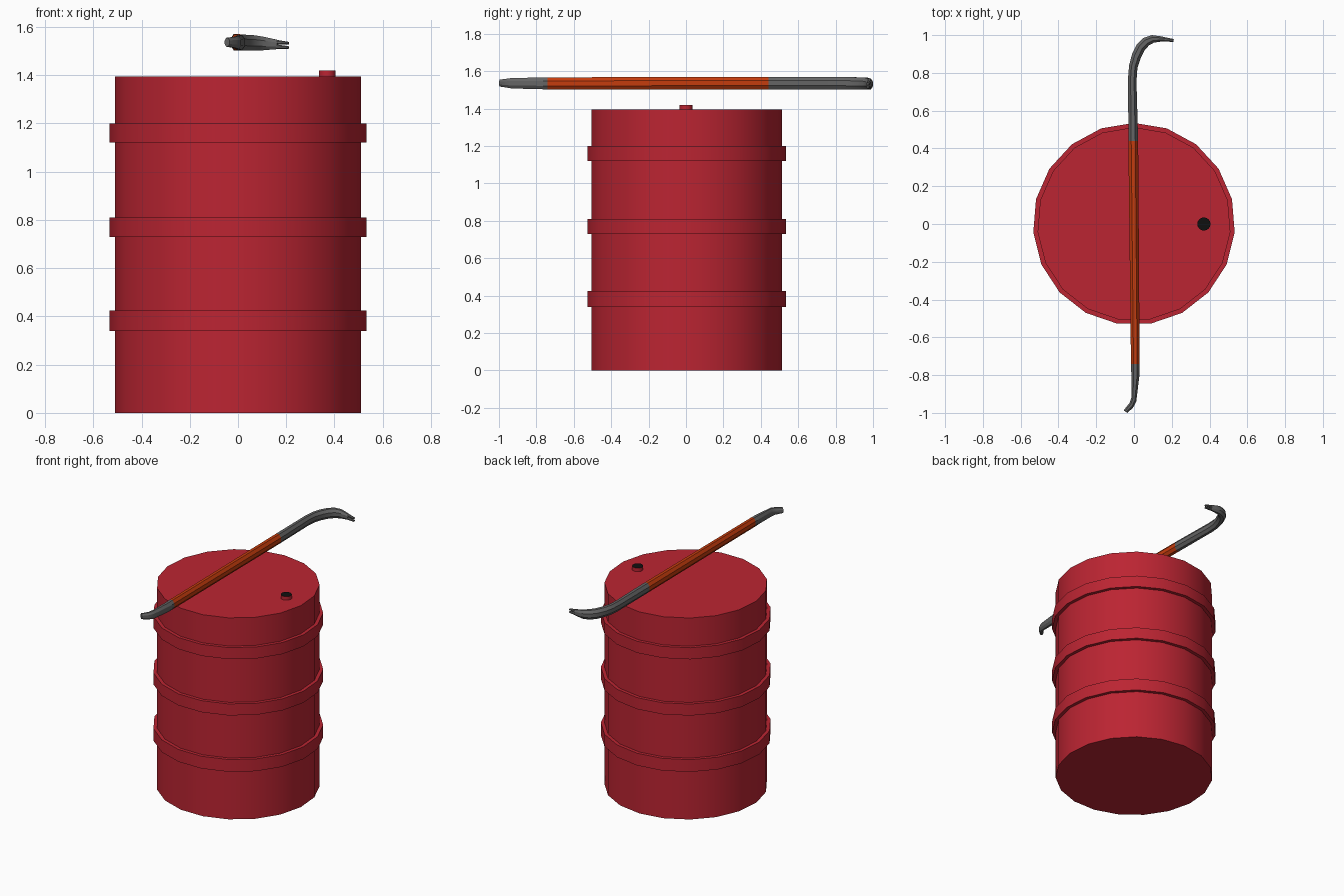
import bpy, bmesh
from math import cos, sin, pi, radians
from mathutils import Vector

if "Cube" in bpy.data.objects:
    bpy.data.objects.remove(bpy.data.objects["Cube"])


def material(name, rgb):
    m = bpy.data.materials.new(name)
    m.diffuse_color = (*rgb, 1)
    m.use_nodes = True
    m.node_tree.nodes["Principled BSDF"].inputs["Base Color"].default_value = m.diffuse_color
    return m


RED = material("red_paint", (0.50, 0.018, 0.032))
ORANGE = material("orange_paint", (0.56, 0.045, 0.004))
STEEL = material("dark_steel", (0.13, 0.13, 0.13))
BLACK = material("black", (0.005, 0.005, 0.005))


def make_object(name, bm, mats, angle=30):
    bmesh.ops.recalc_face_normals(bm, faces=bm.faces)
    me = bpy.data.meshes.new(name)
    bm.to_mesh(me)
    bm.free()
    for m in mats:
        me.materials.append(m)
    ob = bpy.data.objects.new(name, me)
    bpy.context.collection.objects.link(ob)
    bpy.ops.object.select_all(action='DESELECT')
    ob.select_set(True)
    bpy.context.view_layer.objects.active = ob
    bpy.ops.object.shade_smooth_by_angle(angle=radians(angle))
    return ob


def loft(bm, rings, mats=None):
    """Skin a list of point rings and cap both ends."""
    loops = [[bm.verts.new(p) for p in r] for r in rings]
    n = len(loops[0])
    for k, (a, b) in enumerate(zip(loops, loops[1:])):
        for i in range(n):
            j = (i + 1) % n
            f = bm.faces.new((a[i], a[j], b[j], b[i]))
            f.material_index = mats[k] if mats else 0
    bm.faces.new(loops[0][::-1])
    return bm.faces.new(loops[-1])


def circle(r, z, n, cx=0.0):
    return [(cx + r * cos(pi / 2 + 2 * pi * i / n),
             r * sin(pi / 2 + 2 * pi * i / n), z) for i in range(n)]


# Drum: 19-sided body with three square hoops
R, HOOP = 0.512, 0.535
profile = [(R, 0)]
for z0, z1 in ((0.34, 0.425), (0.73, 0.81), (1.12, 1.20)):
    profile += [(R, z0), (HOOP, z0), (HOOP, z1), (R, z1)]
profile.append((R, 1.395))
bm = bmesh.new()
loft(bm, [circle(r, z, 19) for r, z in profile])
make_object("drum", bm, [RED])

# Filler cap with black top
bm = bmesh.new()
top = loft(bm, [circle(0.035, 1.39, 16, 0.37), circle(0.035, 1.42, 16, 0.37)])
top.material_index = 1
make_object("filler_cap", bm, [RED, BLACK])


# Crowbar: sections given as outer x, y, inner x, y, bottom z, top z
def section(ox, oy, ix, iy, z0, z1):
    c = Vector(((ox + ix) / 2, (oy + iy) / 2, (z0 + z1) / 2))
    u = Vector(((ox - ix) / 2, (oy - iy) / 2, 0))
    w = Vector((0, 0, (z1 - z0) / 2))
    k = 1 / cos(pi / 8)
    return [c + u * k * cos(pi / 8 + i * pi / 4) + w * k * sin(pi / 8 + i * pi / 4)
            for i in range(8)]


bar = [
    (-0.055, -0.987, -0.035, -1.0, 1.518, 1.555),
    (-0.022, -0.945, -0.005, -0.972, 1.513, 1.559),
    (-0.014, -0.920, 0.012, -0.940, 1.508, 1.563),
    (-0.014, -0.800, 0.029, -0.800, 1.504, 1.566),
    (-0.016, -0.740, 0.030, -0.740, 1.503, 1.567),
    (-0.030, 0.440, 0.022, 0.440, 1.503, 1.570),
    (-0.031, 0.780, 0.013, 0.755, 1.503, 1.570),
    (-0.026, 0.840, 0.018, 0.825, 1.503, 1.569),
    (-0.010, 0.900, 0.034, 0.875, 1.503, 1.568),
    (0.015, 0.950, 0.056, 0.920, 1.502, 1.567),
    (0.050, 0.985, 0.080, 0.946, 1.502, 1.565),
    (0.095, 1.000, 0.105, 0.960, 1.503, 1.560),
    (0.140, 0.994, 0.138, 0.965, 1.506, 1.552),
    (0.165, 0.989, 0.162, 0.966, 1.508, 1.546),
]
bm = bmesh.new()
loft(bm, [section(*s) for s in bar], [1 if k == 4 else 0 for k in range(len(bar) - 1)])
# Two claw prongs at the hooked end
for a, b, c, d in ((1.508, 1.527, 1.509, 1.520), (1.527, 1.546, 1.527, 1.538)):
    loft(bm, [section(0.163, 0.989, 0.160, 0.966, a, b),
              section(0.211, 0.979, 0.208, 0.964, c, d)])
make_object("crowbar", bm, [STEEL, ORANGE])
